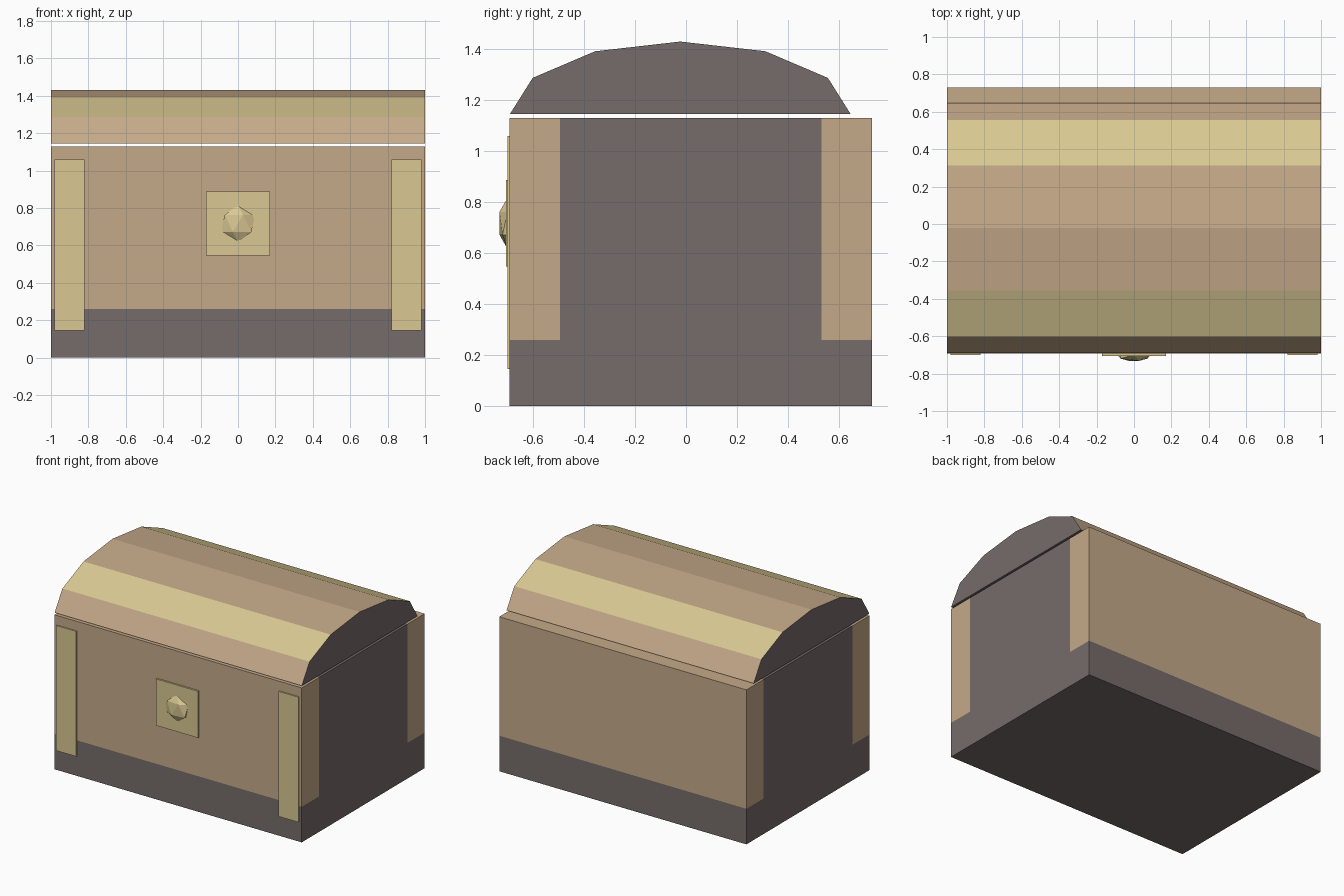
import bpy, bmesh
from math import sin, cos, pi

if "Cube" in bpy.data.objects:
    bpy.data.objects.remove(bpy.data.objects["Cube"])


def material(name, rgb):
    m = bpy.data.materials.new(name)
    m.diffuse_color = (*rgb, 1)
    m.use_nodes = True
    m.node_tree.nodes["Principled BSDF"].inputs["Base Color"].default_value = m.diffuse_color
    return m


WOOD = material("wood", (0.56, 0.40, 0.25))
GOLD = material("brass", (0.70, 0.58, 0.29))
DARK = material("dark_iron", (0.18, 0.15, 0.145))


def finish(name, bm, *mats):
    bmesh.ops.recalc_face_normals(bm, faces=bm.faces[:])
    mesh = bpy.data.meshes.new(name)
    bm.to_mesh(mesh)
    bm.free()
    for m in mats:
        mesh.materials.append(m)
    ob = bpy.data.objects.new(name, mesh)
    bpy.context.collection.objects.link(ob)
    return ob


def box(name, x, y, z, mat):
    bm = bmesh.new()
    bmesh.ops.create_cube(bm, size=1)
    for v in bm.verts:
        v.co = [(a + b) / 2 + c * (b - a) for (a, b), c in zip((x, y, z), v.co)]
    return finish(name, bm, mat)


# Chest body: base slab, front and back planks, side panels
FRONT, BACK = -0.692, 0.73
box("base", (-1, 1), (FRONT, BACK), (0, 0.26), DARK)
box("front_plank", (-1, 1), (FRONT, -0.494), (0.26, 1.13), WOOD)
box("back_plank", (-1, 1), (0.532, BACK), (0.26, 1.13), WOOD)
for side, x in (("left", (-1, -0.8)), ("right", (0.8, 1))):
    box(side + "_panel", x, (-0.494, 0.532), (0.26, 1.13), DARK)

# Corner straps and lock plate on the front
for side, x in (("left", (-0.98, -0.82)), ("right", (0.82, 0.98))):
    box(side + "_strap", x, (-0.701, FRONT), (0.145, 1.06), GOLD)
box("lock_plate", (-0.17, 0.17), (-0.705, FRONT), (0.547, 0.888), GOLD)

# Flattened faceted knob
bm = bmesh.new()
bmesh.ops.create_icosphere(bm, subdivisions=1, radius=0.1)
for v in bm.verts:
    v.co.y *= 0.37
knob = finish("lock_knob", bm, GOLD)
knob.location = (0, -0.70, 0.717)

# Lid: flattened half of a twelve-sided cylinder, slats alternating in colour
bm = bmesh.new()
ends = [[bm.verts.new((x, -0.0225 - 0.6685 * cos(i * pi / 6), 1.145 + 0.285 * sin(i * pi / 6)))
         for i in range(7)] for x in (-1, 1)]
a, b = ends
for i in range(6):
    bm.faces.new((a[i], a[i + 1], b[i + 1], b[i])).material_index = 1 if i in (1, 4) else 0
for face in (a, b, (a[0], a[6], b[6], b[0])):
    bm.faces.new(face).material_index = 2
finish("lid", bm, WOOD, GOLD, DARK)
